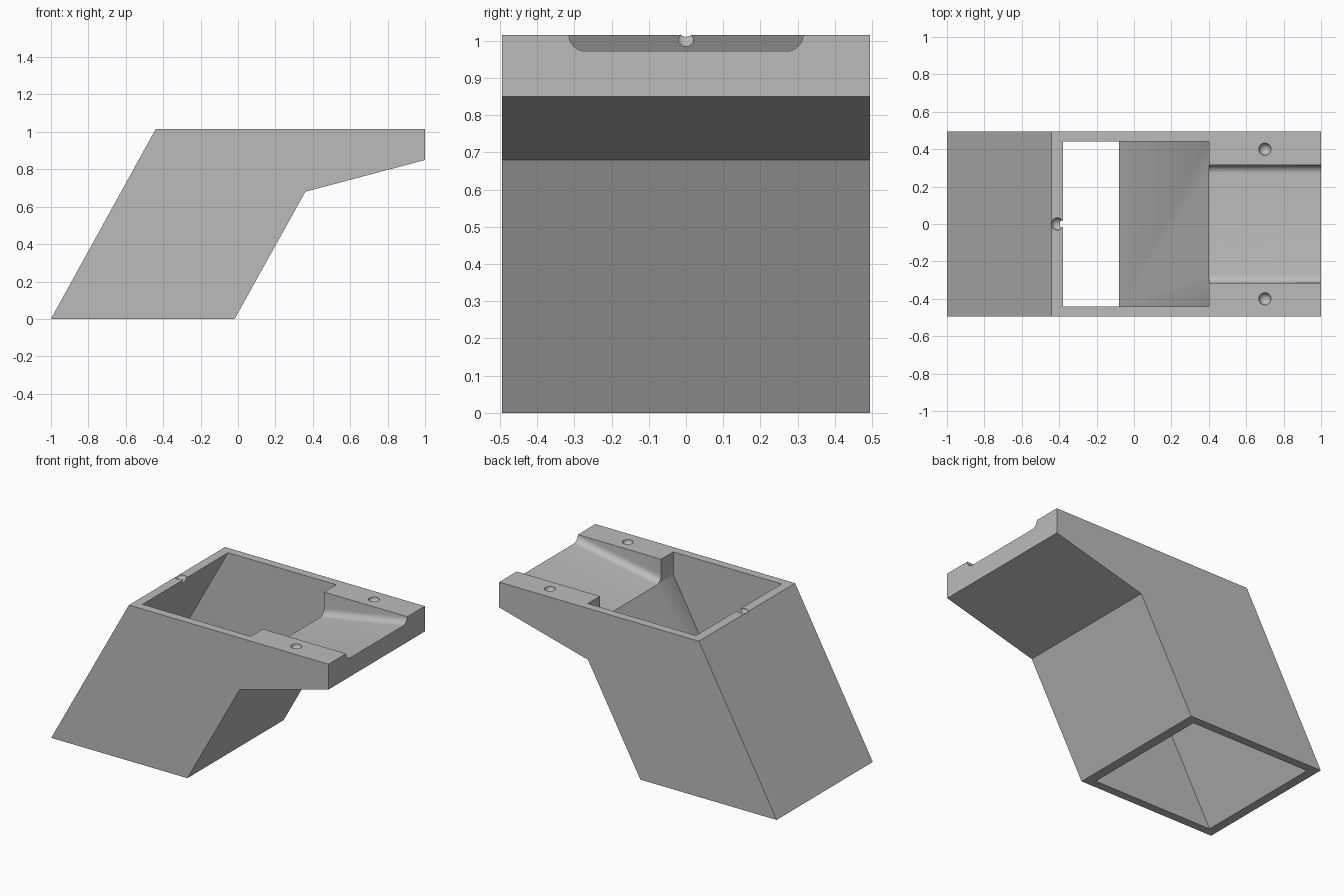
import bpy
import bmesh
import math
from mathutils import Vector

cube = bpy.data.objects.get("Cube")
if cube:
    bpy.data.objects.remove(cube, do_unlink=True)

TOP = 1.015        # height of the flat top
HALF = 0.495       # half depth of the body
LEAN = 0.553       # sideways run of the slanted walls per unit of height

grey = bpy.data.materials.new("plain grey")
grey.use_nodes = True
grey.diffuse_color = (0.5, 0.5, 0.5, 1)
grey.node_tree.nodes["Principled BSDF"].inputs["Base Color"].default_value = (0.5, 0.5, 0.5, 1)


def finish(name, bm):
    bmesh.ops.recalc_face_normals(bm, faces=bm.faces)
    mesh = bpy.data.meshes.new(name)
    bm.to_mesh(mesh)
    bm.free()
    mesh.materials.append(grey)
    obj = bpy.data.objects.new(name, mesh)
    bpy.context.collection.objects.link(obj)
    return obj


def prism(name, points, offset):
    """Extrude a flat outline along an offset vector."""
    bm = bmesh.new()
    face = bm.faces.new([bm.verts.new(p) for p in points])
    moved = bmesh.ops.extrude_face_region(bm, geom=[face], use_keep_orig=True)["geom"]
    verts = [g for g in moved if isinstance(g, bmesh.types.BMVert)]
    bmesh.ops.translate(bm, vec=Vector(offset), verts=verts)
    return finish(name, bm)


def side_prism(name, outline, half):
    return prism(name, [(x, -half, z) for x, z in outline], (0, 2 * half, 0))


def cut(target, cutter):
    cutter.hide_render = True
    mod = target.modifiers.new("cut", "BOOLEAN")
    mod.operation = "DIFFERENCE"
    mod.solver = "EXACT"
    mod.object = cutter
    bpy.context.view_layer.objects.active = target
    bpy.ops.object.modifier_apply(modifier=mod.name)
    bpy.data.objects.remove(cutter, do_unlink=True)


# Leaning hollow body with the overhanging arm
body = side_prism("slanted_bracket", [
    (-1, 0), (-0.018, 0), (0.36, 0.68), (1, 0.85), (1, TOP), (-0.44, TOP)], HALF)

# Slanted shaft through the body, upright where it meets the arm
low, high = -0.1, 1.1
shaft = side_prism("shaft_cutter", [
    (-0.38 + LEAN * (low - TOP), low), (-0.08 + LEAN * low, low),
    (0.4, 0.867), (0.4, high), (-0.38 + LEAN * (high - TOP), high)], 0.44)
cut(body, shaft)

# Sloping channel along the arm with rounded lower corners
start, end, rise = 0.38, 1.05, 0.178
floor = 0.972 + rise * (start - 1)
width, radius, steps = 0.315, 0.045, 8
corner = []
for i in range(steps + 1):
    a = math.pi / 2 * i / steps
    corner.append((width - radius + radius * math.sin(a),
                   floor + radius - radius * math.cos(a)))
section = [(-y, z) for y, z in reversed(corner)] + corner
section += [(width, 1.2), (-width, 1.2)]
length = end - start
channel = prism("channel_cutter", [(start, y, z) for y, z in section],
                (length, 0, rise * length))
cut(body, channel)

# Round dimples in the top rim
for x, y in ((-0.41, 0), (0.7, 0.4), (0.7, -0.4)):
    bm = bmesh.new()
    bmesh.ops.create_uvsphere(bm, u_segments=24, v_segments=13, radius=0.033)
    bmesh.ops.translate(bm, vec=(x, y, TOP), verts=bm.verts)
    cut(body, finish("dimple_cutter", bm))

# Smooth the curved surfaces and keep the edges sharp
bpy.ops.object.select_all(action="DESELECT")
body.select_set(True)
bpy.context.view_layer.objects.active = body
bpy.ops.object.shade_smooth_by_angle(angle=math.radians(30))
